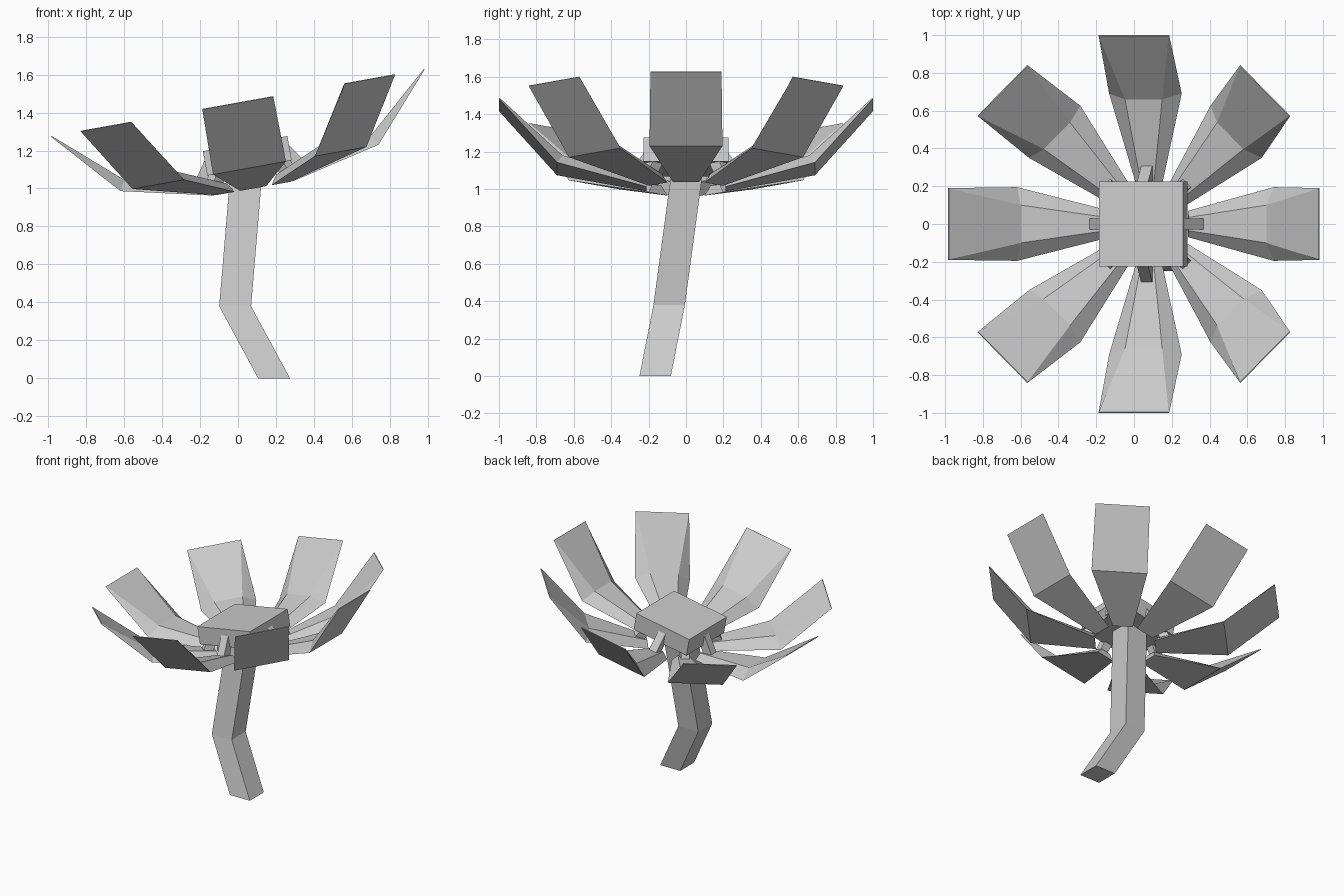
import bpy, bmesh, math
from mathutils import Matrix, Vector

if "Cube" in bpy.data.objects:
    bpy.data.objects.remove(bpy.data.objects["Cube"])

# Flower head frame: tilted so +x side rises
HEAD = Matrix.Translation((0.08, 0, 1.0)) @ Matrix.Rotation(math.radians(-10.2), 4, 'Y')


def loft(name, rings, matrix=Matrix.Identity(4)):
    """Skin a list of four-point rings into a closed solid."""
    bm = bmesh.new()
    rows = [[bm.verts.new(matrix @ Vector(p)) for p in ring] for ring in rings]
    for a, b in zip(rows, rows[1:]):
        for i in range(4):
            j = (i + 1) % 4
            bm.faces.new((a[i], a[j], b[j], b[i]))
    bm.faces.new(rows[0])
    bm.faces.new(rows[-1])
    bmesh.ops.remove_doubles(bm, verts=bm.verts, dist=0.0001)
    bmesh.ops.recalc_face_normals(bm, faces=bm.faces)
    mesh = bpy.data.meshes.new(name)
    bm.to_mesh(mesh)
    bm.free()
    obj = bpy.data.objects.new(name, mesh)
    bpy.context.collection.objects.link(obj)
    return obj


def square(x, y, z, h):
    return [(x - h, y - h, z), (x + h, y - h, z), (x + h, y + h, z), (x - h, y + h, z)]


def section(low, high):
    """Trapezoid across a petal; low and high are (radius, height, half width)."""
    (r, z, w), (R, Z, W) = low, high
    return [(r, -w, z), (r, w, z), (R, W, Z), (R, -W, Z)]


# Bent square stem
loft("stem", [square(0.19, -0.165, 0, 0.084), square(-0.015, -0.09, 0.38, 0.084),
              square(0.047, 0.01, 1.12, 0.084)])

# Square flower centre
loft("flower_centre", [square(0, 0, 0.11, 0.226), square(0, 0, 0.24, 0.226)], HEAD)

# Ring of petals, thick at the base and sharp at the tip, each with a stamen
for i in range(8):
    turn = HEAD @ Matrix.Rotation(i * math.pi / 4, 4, 'Z')
    loft(f"petal_{i}", [
        section((0.21, 0.0, 0.07), (0.22, 0.05, 0.035)),
        section((0.69, 0.11, 0.195), (0.66, 0.165, 0.10)),
        section((1.0, 0.457, 0.19), (0.995, 0.46, 0.188))], turn)
    loft(f"stamen_{i}", [
        section((0.25, 0.04, 0.03), (0.315, 0.06, 0.03)),
        section((0.16, 0.18, 0.03), (0.22, 0.2, 0.03))], turn)
